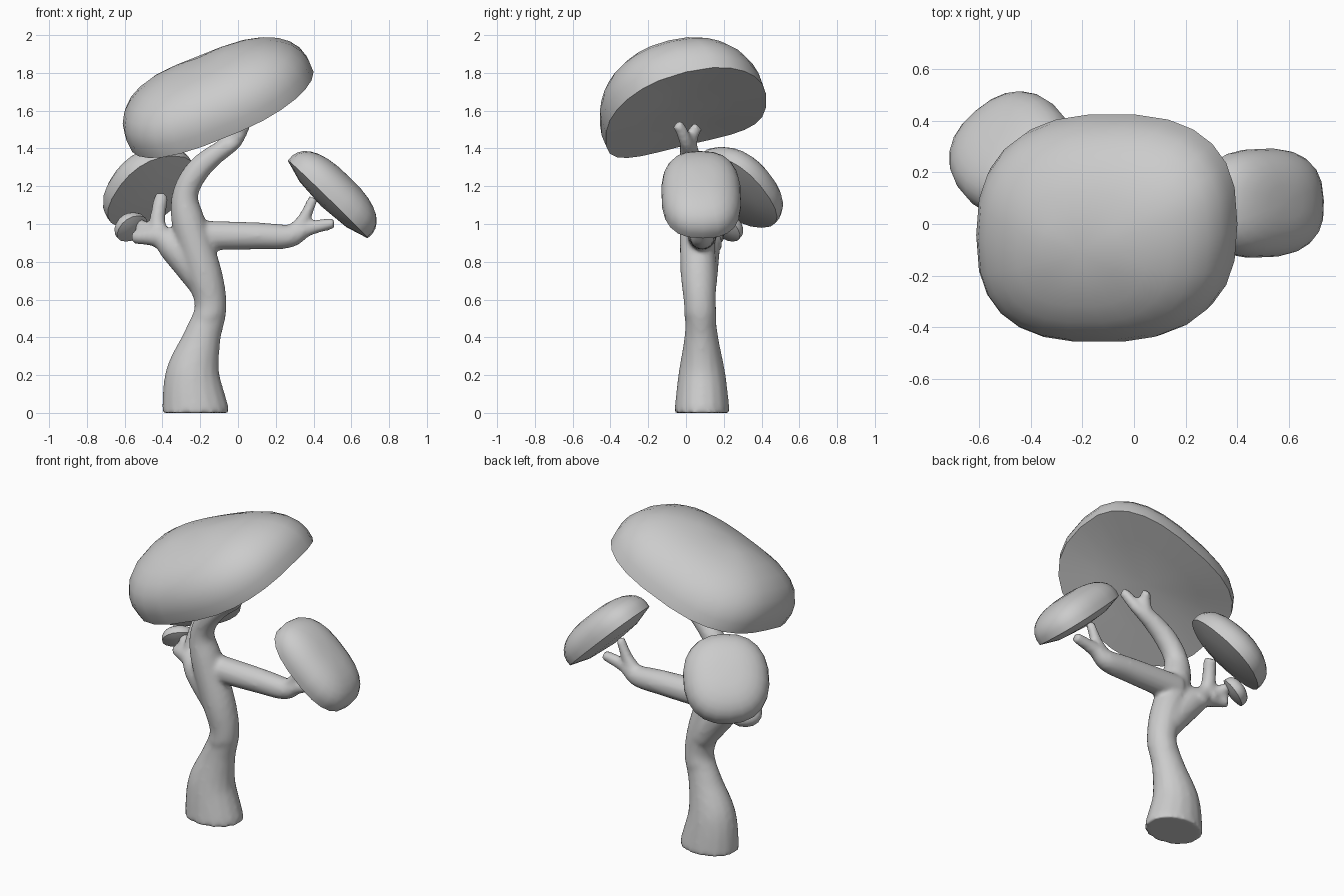
import bpy, bmesh
from math import sin, cos, pi, copysign
from mathutils import Vector, Quaternion

if "Cube" in bpy.data.objects:
    bpy.data.objects.remove(bpy.data.objects["Cube"])


def spline(pts, n):
    """Open Catmull-Rom resampling."""
    pts = [Vector(p) for p in pts]
    pts = [pts[0]] + pts + [pts[-1]]
    out = []
    for a, b, c, d in zip(pts, pts[1:], pts[2:], pts[3:]):
        for j in range(n):
            t = j / n
            out.append(0.5 * (2 * b + (c - a) * t + (2 * a - 5 * b + 4 * c - d) * t * t
                              + (3 * b - a - 3 * c + d) * t ** 3))
    return out + [pts[-1]]


def finish(bm, name):
    bmesh.ops.recalc_face_normals(bm, faces=bm.faces)
    me = bpy.data.meshes.new(name)
    bm.to_mesh(me)
    bm.free()
    ob = bpy.data.objects.new(name, me)
    bpy.context.collection.objects.link(ob)
    bpy.ops.object.select_all(action='DESELECT')
    ob.select_set(True)
    bpy.context.view_layer.objects.active = ob
    bpy.ops.object.shade_smooth_by_angle(angle=0.8)
    return ob


def bridge(bm, a, b):
    for i in range(len(a)):
        j = (i + 1) % len(a)
        bm.faces.new((a[i], a[j], b[j], b[i]))


def limb(bm, y0, y1, *pts):
    """Round limb through (x, z, radius) points, easing in depth from y0 to y1."""
    ps = spline(pts, 6)
    last = len(ps) - 1
    pos = [Vector((p.x, y0 + (y1 - y0) * (i / last) ** 2, p.y)) for i, p in enumerate(ps)]
    up, q, prev = Vector((0, 0, 1)), Quaternion(), None
    for i, p in enumerate(pos):
        t = (pos[min(i + 1, last)] - pos[max(i - 1, 0)]).normalized()
        if p.z == 0:
            t = Vector((0, 0, 1))
        q = up.rotation_difference(t) @ q
        up = t
        ring = [bm.verts.new(p + q @ Vector((cos(k * pi / 8), sin(k * pi / 8), 0)) * ps[i].z)
                for k in range(16)]
        if prev:
            bridge(bm, prev, ring)
        else:
            bm.faces.new(ring)
        prev = ring
    bm.faces.new(prev)


def rounded(count, power):
    """Unit rounded-square outline."""
    def f(v):
        return copysign(abs(v) ** (2 / power), v)
    return [(f(cos(2 * pi * i / count)), f(sin(2 * pi * i / count))) for i in range(count)]


def cap(name, rim, centre, normal, h, belly=0.0):
    """Domed cap with a crisp rim; belly swells the underside."""
    bm = bmesh.new()
    c, n = Vector(centre), Vector(normal).normalized()
    rings = []
    for k in range(8):
        t = k / 8 * pi / 2
        s, up = cos(t) ** 0.75 + .05 * sin(2 * t), h * sin(t) ** 0.95
        rings.append([bm.verts.new(c + (p - c) * s + n * up) for p in rim])
    for a, b in zip(rings, rings[1:]):
        bridge(bm, a, b)
    inner = [bm.verts.new(c + (p - c) * .6 - n * belly * .7) for p in rim]
    bridge(bm, inner, rings[0])
    # close the dome top and the underside
    for ring, mid in ((rings[-1], c + n * h), (inner, c - n * belly)):
        m = bm.verts.new(mid)
        for i in range(len(ring)):
            bm.faces.new((ring[i], ring[(i + 1) % len(ring)], m))
    return finish(bm, name)


def tilted_cap(name, centre, normal, h, long_r, side_r, power, belly, count=22):
    """Cap with a flat rim: long_r runs down the slope, side_r across it."""
    n = Vector(normal).normalized()
    side = Vector((0, 0, 1)).cross(n).normalized()
    slope = n.cross(side)
    rim = [Vector(centre) + slope * long_r * u + side * side_r * v
           for u, v in rounded(count, power)]
    return cap(name, rim, centre, n, h, belly)


# Trunk and limbs, fused into one smooth skin
bm = bmesh.new()
limb(bm, .085, .01, (-.225, 0, .18), (-.24, .2, .146), (-.19, .4, .1), (-.145, .56, .085),
     (-.18, .74, .095), (-.26, 1.0, .09), (-.278, 1.16, .069), (-.2, 1.3, .063), (-.05, 1.42, .046))
# foot is narrower front to back
for v in bm.verts:
    if v.co.z < .5:
        v.co.y = .085 + (v.co.y - .085) * (.82 + .2 * v.co.z)
# pair of twigs at the trunk top
limb(bm, .015, -.05, (-.09, 1.38, .045), (-.01, 1.44, .036), (.04, 1.53, .03))
limb(bm, .015, .065, (-.09, 1.38, .045), (-.06, 1.45, .036), (-.04, 1.52, .03))
# right branch and its twig
limb(bm, .085, .085, (-.24, .94, .08), (.1, .937, .072), (.27, .935, .062),
     (.37, .975, .04), (.51, 1.005, .03))
limb(bm, .085, .085, (.29, .95, .045), (.35, 1.03, .034), (.4, 1.14, .026))
# left branch, its upright twig and its side twig
limb(bm, .085, .18, (-.18, .68, .08), (-.33, .87, .085), (-.42, .93, .058), (-.55, .93, .035))
limb(bm, .13, .2, (-.36, .88, .065), (-.425, .99, .044), (-.405, 1.15, .038))
limb(bm, .15, .22, (-.44, .93, .05), (-.52, 1.0, .03))
trunk = finish(bm, "trunk_and_branches")
mod = trunk.modifiers.new("fuse", 'REMESH')
mod.mode = 'VOXEL'
mod.voxel_size = .014
mod.use_smooth_shade = True
mod = trunk.modifiers.new("soften", 'SMOOTH')
mod.factor = .5
mod.iterations = 6

# Big top cap: tilted rim that droops at front and back
big_rim = []
for u, v in rounded(26, 2.6):
    x, y = -.085 + .485 * u, .425 * v
    big_rim.append(Vector((x, y, 1.645 + .4 * x + .24 * y - .06 * v * v)))
cap("top_cap", big_rim, (-.085, 0, 1.605), (-.4, -.33, .86), .32)

# Smaller caps at the branch ends
tilted_cap("right_cap", (.475, .08, 1.13), (.69, .03, .71), .165, .295, .21, 2.6, .05)
tilted_cap("left_cap", (-.46, .26, 1.17), (-.46, .54, .69), .16, .265, .245, 2.3, .03)
tilted_cap("small_cap", (-.56, .21, .975), (-.45, .5, .5), .07, .085, .095, 2.2, .02, 16)
